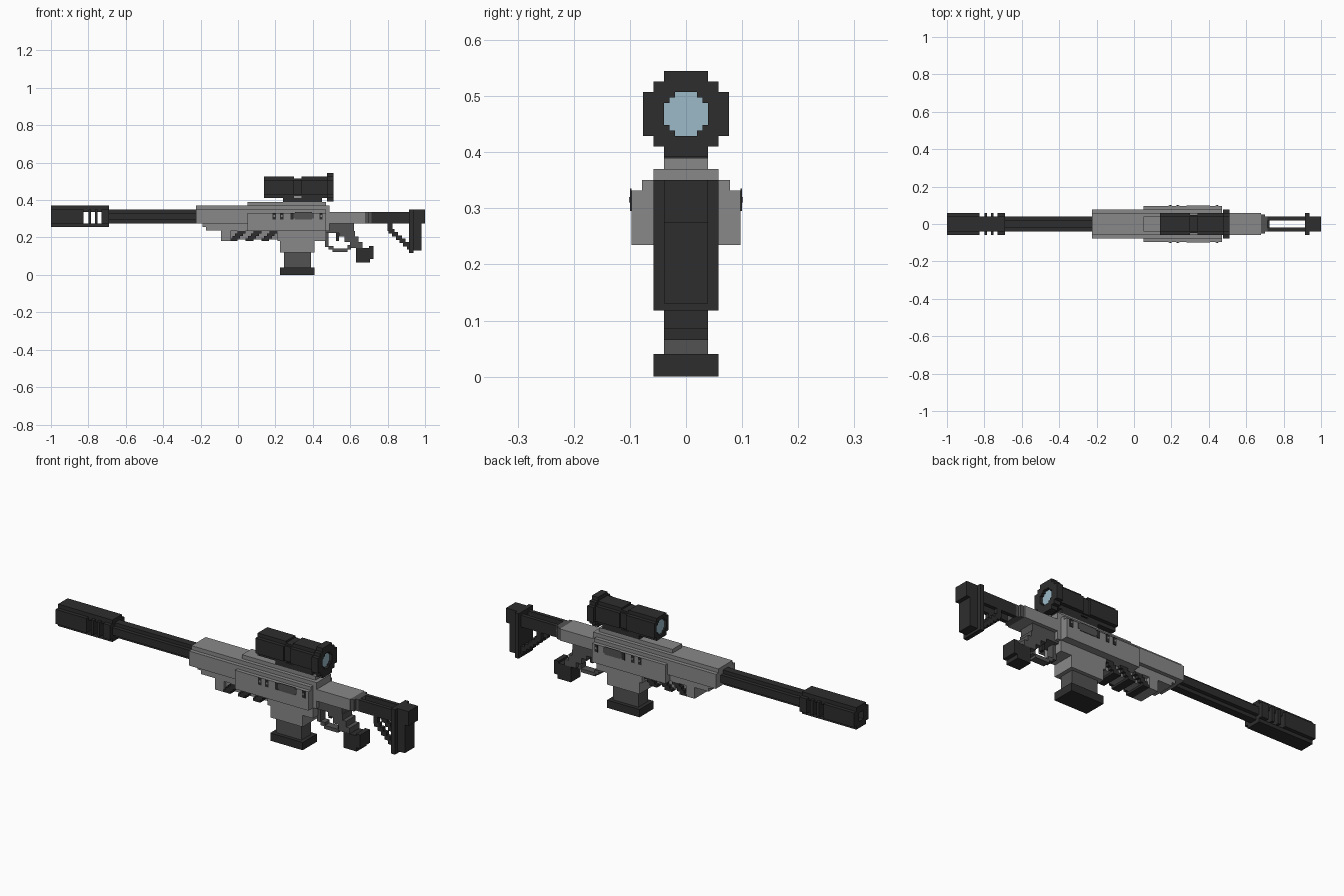
import bpy, bmesh, math


def material(name, r, g, b):
    m = bpy.data.materials.new(name)
    m.diffuse_color = (r, g, b, 1)
    return m


GREY = material("receiver grey", 0.25, 0.25, 0.25)
MID = material("mid grey", 0.085, 0.085, 0.085)
DARK = material("near black", 0.027, 0.027, 0.027)
GLASS = material("lens blue", 0.33, 0.49, 0.58)


def sect(x0, x1, *tiers):
    """Stepped cross-section of (half width, z0, z1) tiers, extruded along x."""
    right = [p for h, a, b in tiers for p in ((h, a), (h, b))]
    pts = right + [(-y, z) for y, z in reversed(right)]
    return [[(x, y, z) for y, z in pts] for x in (x0, x1)]


def side(y0, y1, *pts):
    """Side profile of (x, z) points, extruded along y."""
    return [[(x, y, z) for x, z in pts] for y in (y0, y1)]


def block(x0, x1, y0, y1, z0, z1):
    return side(y0, y1, (x0, z0), (x1, z0), (x1, z1), (x0, z1))


def pair(x0, x1, y0, y1, z0, z1):
    return [block(x0, x1, y0, y1, z0, z1), block(x0, x1, -y1, -y0, z0, z1)]


def part(name, mat, *shapes):
    bm = bmesh.new()
    for a, b in shapes:
        va, vb = [[bm.verts.new(p) for p in ring] for ring in (a, b)]
        bm.faces.new(va)
        bm.faces.new(vb[::-1])
        n = len(va)
        for i in range(n):
            j = (i + 1) % n
            bm.faces.new((va[j], va[i], vb[i], vb[j]))
    bmesh.ops.recalc_face_normals(bm, faces=bm.faces)
    me = bpy.data.meshes.new(name)
    bm.to_mesh(me)
    bm.free()
    me.materials.append(mat)
    ob = bpy.data.objects.new(name, me)
    bpy.context.collection.objects.link(ob)


# Muzzle brake: open bore at the tip, three slots cut straight through
full = ((0.039, 0.257, 0.275), (0.058, 0.275, 0.35), (0.039, 0.35, 0.37))
brake = [sect(-1, -0.96, (0.039, 0.257, 0.29)), sect(-1, -0.96, (0.039, 0.335, 0.37)),
         *pair(-1, -0.96, 0.0195, 0.058, 0.275, 0.35)]
for a, b in ((-0.96, -0.825), (-0.80, -0.785), (-0.765, -0.75), (-0.73, -0.69)):
    brake.append(sect(a, b, *full))
for a, b in ((-0.825, -0.80), (-0.785, -0.765), (-0.75, -0.73)):
    brake += [sect(a, b, (0.039, 0.257, 0.275)), sect(a, b, (0.039, 0.335, 0.37))]
part("muzzle_brake", DARK, *brake)

# Barrel
part("barrel", DARK, sect(-0.69, -0.225, (0.0195, 0.275, 0.293),
                          (0.039, 0.293, 0.332), (0.0195, 0.332, 0.35)))

# Handguard with its stepped underside
part("handguard", GREY,
     sect(-0.225, 0.05, (0.078, 0.275, 0.35), (0.058, 0.35, 0.37)),
     side(-0.058, 0.058, (-0.19, 0.275), (-0.19, 0.257), (-0.17, 0.257), (-0.17, 0.238),
          (-0.09, 0.238), (-0.09, 0.18), (-0.04, 0.18), (-0.04, 0.235), (0.05, 0.235),
          (0.05, 0.275)),
     block(-0.04, 0.225, -0.039, 0.039, 0.19, 0.235))

# Slanted grip ribs under the handguard
ribs = []
for k in range(3):
    for i in range(4):
        x = -0.045 + 0.085 * k + 0.0145 * i
        z = 0.18 + 0.0138 * i
        ribs.append(block(x, x + 0.042, -0.058, 0.058, z, z + 0.0138))
part("foregrip_ribs", DARK, *ribs)

# Receiver, top rail and magazine well
part("receiver", GREY,
     sect(0.05, 0.47, (0.097, 0.235, 0.332), (0.078, 0.332, 0.35), (0.058, 0.35, 0.37)),
     sect(0.47, 0.49, (0.058, 0.235, 0.37)))
part("top_rail", GREY, sect(0.05, 0.47, (0.039, 0.37, 0.39)))
part("magazine_well", GREY,
     side(-0.058, 0.058, (0.21, 0.235), (0.21, 0.18), (0.225, 0.18), (0.225, 0.12),
          (0.41, 0.12), (0.41, 0.18), (0.47, 0.18), (0.47, 0.235)))
part("rear_receiver", GREY, sect(0.49, 0.68, (0.058, 0.275, 0.335)))
part("rear_cap", MID, sect(0.68, 0.70, (0.052, 0.275, 0.335)),
     sect(0.70, 0.715, (0.039, 0.275, 0.335)))

# Ejection ports and pins, thin plates on both flanks
ports = pair(0.295, 0.405, 0.097, 0.099, 0.302, 0.328)
ports += pair(0.305, 0.395, 0.097, 0.1, 0.295, 0.335)
part("ejection_ports", MID, *ports)
pins = []
for x in (0.185, 0.225, 0.28, 0.435):
    pins += pair(x, x + 0.018, 0.097, 0.1, 0.295, 0.332)
part("side_pins", DARK, *pins)
pins = []
for x in (0.19, 0.23, 0.44):
    pins += pair(x, x + 0.009, 0.1, 0.102, 0.31, 0.32)
part("pin_centres", GREY, *pins)

# Magazine
part("magazine", MID, sect(0.245, 0.39, (0.039, 0.04, 0.12)))
part("magazine_base", DARK, sect(0.225, 0.41, (0.058, 0, 0.04)))

# Trigger group
part("trigger_housing", MID, block(0.45, 0.62, -0.039, 0.039, 0.225, 0.275))
part("trigger_guard", MID,
     *[block(*b[:2], -0.0195, 0.0195, *b[2:]) for b in (
         (0.465, 0.485, 0.15, 0.235), (0.485, 0.51, 0.135, 0.155),
         (0.505, 0.585, 0.122, 0.14), (0.585, 0.605, 0.135, 0.16))])
part("trigger", DARK, block(0.525, 0.54, -0.01, 0.01, 0.18, 0.225))

# Pistol grip, stepping back as it goes down
part("grip_neck", MID,
     side(-0.039, 0.039, (0.54, 0.235), (0.54, 0.205), (0.57, 0.205), (0.57, 0.175),
          (0.60, 0.175), (0.60, 0.145), (0.665, 0.145), (0.665, 0.175), (0.645, 0.175),
          (0.645, 0.205), (0.625, 0.205), (0.625, 0.235)))
part("grip", DARK,
     side(-0.039, 0.039, (0.63, 0.15), (0.63, 0.065), (0.705, 0.065), (0.705, 0.085),
          (0.725, 0.085), (0.725, 0.155), (0.70, 0.155), (0.70, 0.145), (0.665, 0.145),
          (0.665, 0.15)))

# Skeleton stock: twin rails with stepped braces
part("stock_rails", DARK, *pair(0.71, 0.93, 0.0195, 0.039, 0.275, 0.335))
braces = pair(0.80, 0.825, 0.0195, 0.039, 0.235, 0.275)
for i in range(6):
    x, z = 0.805 + 0.0195 * i, 0.222 - 0.0175 * i
    braces += pair(x, x + 0.032, 0.0195, 0.039, z, z + 0.024)
part("stock_braces", DARK, *braces)
part("butt_plate", DARK, block(0.915, 0.937, -0.058, 0.058, 0.118, 0.35))
part("butt_pad", DARK,
     side(-0.039, 0.039, (0.937, 0.13), (0.98, 0.13), (0.98, 0.275), (1, 0.275),
          (1, 0.35), (0.937, 0.35)))

# Scope: tube with a shallow waist, and recessed lenses at both ends
CZ, STEP = 0.468, 0.0195 / 2


def tube(x0, x1, s=0.0):
    return sect(x0, x1, (0.039, CZ - 0.058 + s, CZ - 0.039), (0.058 - s, CZ - 0.039, CZ + 0.039),
                (0.039, CZ + 0.039, CZ + 0.058 - s))


def lens_half(i):
    """Half width of the stepped lens disc in row i, counted from the centre."""
    return STEP * round(math.sqrt(max(0, 4.2 ** 2 - (i + 0.5) ** 2)))


def rim(x0, x1, tiers):
    """Stepped ring around the lens opening; tiers are (half width, height)."""
    shapes, lo = [], 0
    for half, hi in tiers:
        for sgn in (1, -1):
            if hi > 0.04:
                z = sorted((CZ + sgn * lo, CZ + sgn * hi))
                shapes.append(sect(x0, x1, (half, *z)))
            else:
                for i in range(4):
                    z = sorted((CZ + sgn * STEP * i, CZ + sgn * STEP * (i + 1)))
                    shapes += pair(x0, x1, lens_half(i), half, *z)
        lo = hi
    return shapes


part("scope_tube", DARK, tube(0.155, 0.30), tube(0.30, 0.34, 0.01), tube(0.34, 0.475))
part("scope_front_rim", DARK, *rim(0.14, 0.155, ((0.058, 0.039), (0.039, 0.058))))
part("scope_rear_flange", DARK,
     *rim(0.475, 0.51, ((0.077, 0.039), (0.058, 0.058), (0.039, 0.077))))
rows = [(lens_half(abs(i) if i >= 0 else -i - 1), CZ + STEP * i, CZ + STEP * (i + 1))
        for i in range(-4, 4)]
part("front_lens", GLASS, sect(0.15, 0.156, *rows))
part("rear_lens", GLASS, sect(0.474, 0.495, *rows))
part("scope_mount", DARK, sect(0.24, 0.45, (0.039, 0.39, 0.415)))
